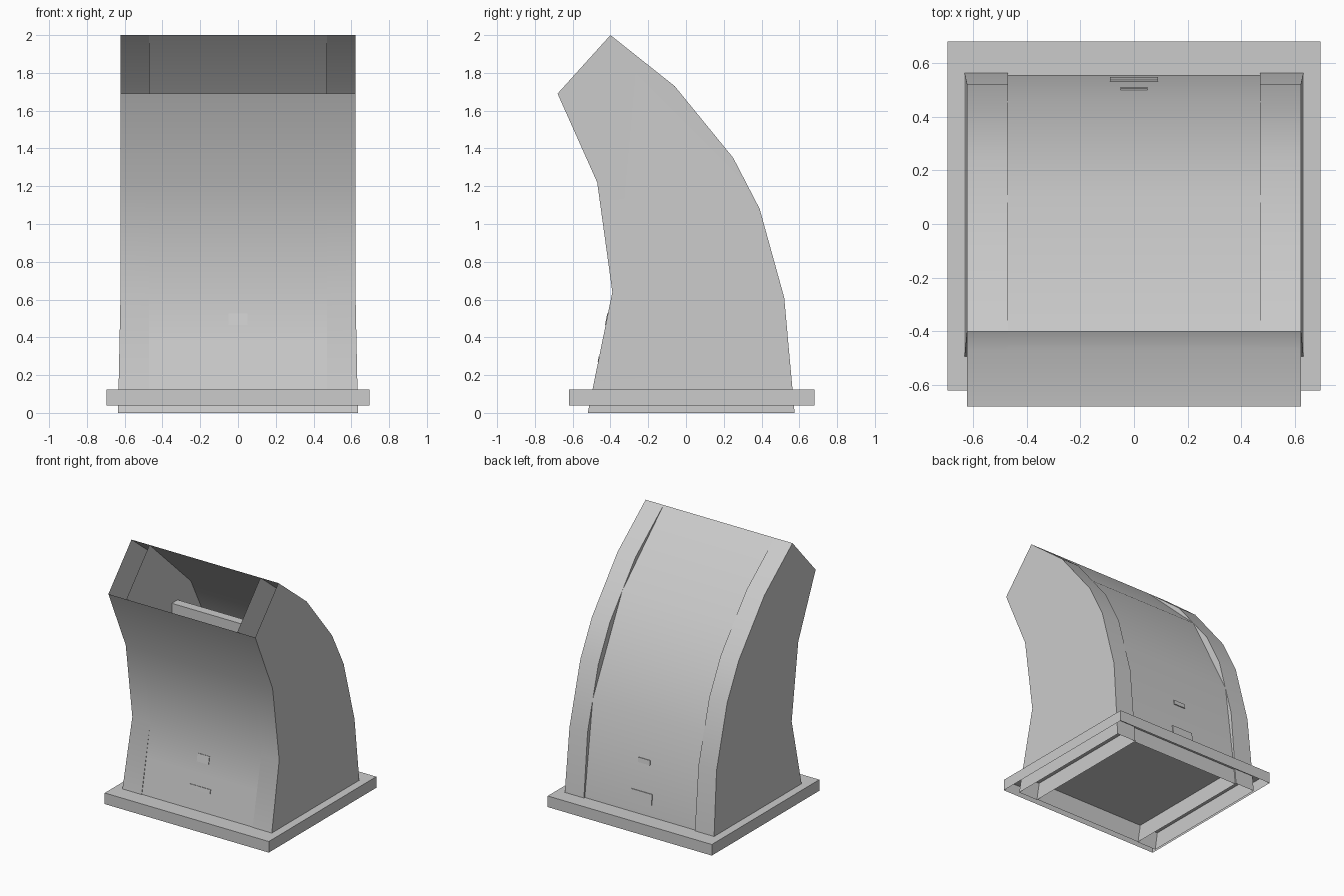
import bpy, bmesh, math

if "Cube" in bpy.data.objects:
    bpy.data.objects.remove(bpy.data.objects["Cube"])

# Side profile (y, z): front edge upward, back edge upward
FRONT = [(-.52, 0), (-.39, .64), (-.47, 1.22), (-.68, 1.69)]
BACK = [(.575, 0), (.52, .61), (.39, 1.08), (.25, 1.35), (-.06, 1.73), (-.40, 2.0)]
# Central sheets: front almost flush, back a coarser curve between the channels
MID_FRONT = [(-.515, 0), (-.44, .38), (-.39, .64), (-.47, 1.22), (-.68, 1.69)]
MID_BACK = [(.565, 0), (.553, .125), (.457, .84), (.10, 1.534), (-.40, 2.0)]
INNER_X = .47


def outer_x(z):
    return .622 + .013 * max(0, .64 - z) / .64


def finish(name, bm, smooth=False):
    me = bpy.data.meshes.new(name)
    bm.to_mesh(me)
    bm.free()
    ob = bpy.data.objects.new(name, me)
    bpy.context.collection.objects.link(ob)
    if smooth:
        bpy.ops.object.select_all(action='DESELECT')
        ob.select_set(True)
        bpy.context.view_layer.objects.active = ob
        bpy.ops.object.shade_smooth_by_angle(angle=math.radians(32))
    return ob


def strip(bm, a, b, flip=False):
    for i in range(len(a) - 1):
        f = [a[i], b[i], b[i + 1], a[i + 1]]
        bm.faces.new(f[::-1] if flip else f)


def side_panel(bm, f, b, flip):
    for face in ([f[0], b[0], b[1], f[1]], f[1:][::-1] + b[1:]):
        bm.faces.new(face[::-1] if flip else face)


# Hollow side channels, open at the mouth and at the foot
for s, label in ((-1, "left"), (1, "right")):
    bm = bmesh.new()
    fi, bi = [[bm.verts.new((s * INNER_X, y, z)) for y, z in p] for p in (FRONT, BACK)]
    fo, bo = [[bm.verts.new((s * outer_x(z), y, z)) for y, z in p] for p in (FRONT, BACK)]
    strip(bm, fi, fo, s < 0)
    strip(bm, bi, bo, s > 0)
    side_panel(bm, fo, bo, s < 0)
    # inner partition starts above the first profile corner
    bm.faces.new(fi[1:][::-1] + bi[1:])
    bm.faces.new((fi[0], bi[0], bi[1], fi[1]))
    finish(label + "_side_channel", bm, True)

# Central front and back sheets
for label, pts in (("front", MID_FRONT), ("back", MID_BACK)):
    bm = bmesh.new()
    l, r = [[bm.verts.new((x, y, z)) for y, z in pts] for x in (-INNER_X, INNER_X)]
    strip(bm, l, r, label == "back")
    finish(label + "_sheet", bm, True)

# Base flange: a tray turned upside down, its top closing the body
bm = bmesh.new()


def ring(x, y0, y1, z):
    return [bm.verts.new(p) for p in ((-x, y0, z), (x, y0, z), (x, y1, z), (-x, y1, z))]


low = ring(.695, -.62, .68, .04)
top = ring(.695, -.62, .68, .125)
for i in range(4):
    j = (i + 1) % 4
    bm.faces.new((low[i], low[j], top[j], top[i]))
bm.faces.new(top)
finish("base_flange", bm)


def box(name, size, loc, tilt=0):
    bm = bmesh.new()
    bmesh.ops.create_cube(bm, size=1)
    bmesh.ops.scale(bm, vec=size, verts=bm.verts)
    ob = finish(name, bm)
    ob.location = loc
    ob.rotation_euler.x = tilt
    return ob


# Inner cross bar seen through the mouth
box("inner_bar", (.94, .07, .10), (0, -.095, 1.40))

# Small catch plates on front and back
tf = -math.atan2(.13, .64)
tb = math.atan2(.096, .715)
box("front_upper_catch", (.10, .010, .06), (0, -.418, .495), tf)
box("front_lower_catch", (.18, .010, .03), (0, -.460, .283), tf)
box("back_upper_catch", (.10, .010, .035), (0, .503, .51), tb)
box("back_lower_catch", (.18, .010, .08), (0, .538, .25), tb)
